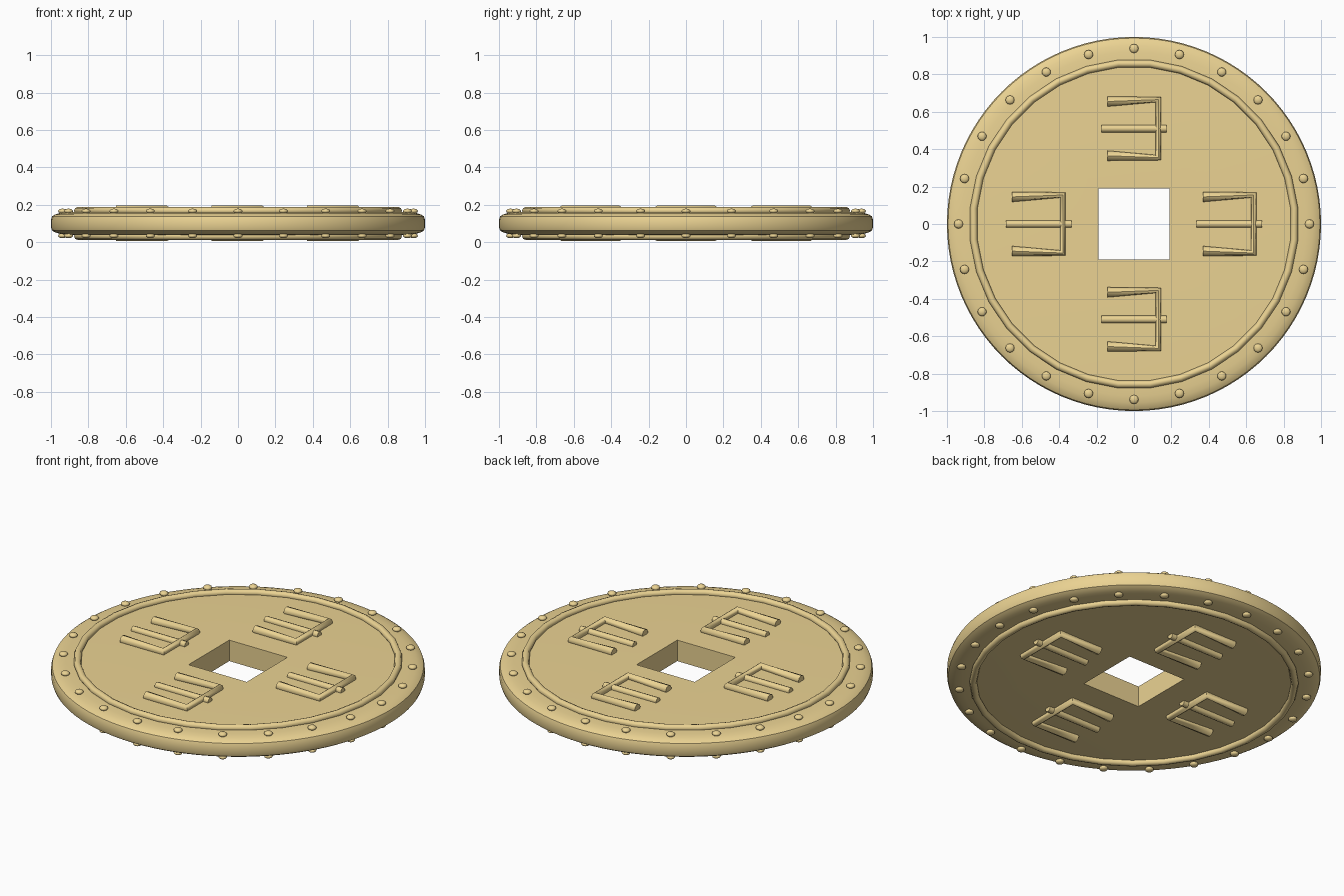
import bpy, bmesh, math
from mathutils import Vector

if "Cube" in bpy.data.objects:
    bpy.data.objects.remove(bpy.data.objects["Cube"])

MID = 0.1      # mid-plane height of the coin
FACE = 0.162   # height of the flat face

gold = bpy.data.materials.new("gold")
gold.diffuse_color = (0.83, 0.65, 0.29, 1)
gold.use_nodes = True
gold.node_tree.nodes["Principled BSDF"].inputs["Base Color"].default_value = gold.diffuse_color


def finish(bm, name, angle=35, mirror=False):
    if mirror:  # repeat the relief on the underside
        geom = bmesh.ops.duplicate(bm, geom=bm.verts[:] + bm.edges[:] + bm.faces[:])["geom"]
        for v in geom:
            if isinstance(v, bmesh.types.BMVert):
                v.co.z = 2 * MID - v.co.z
    bmesh.ops.recalc_face_normals(bm, faces=bm.faces[:])
    me = bpy.data.meshes.new(name)
    bm.to_mesh(me)
    bm.free()
    ob = bpy.data.objects.new(name, me)
    bpy.context.collection.objects.link(ob)
    me.materials.append(gold)
    bpy.ops.object.select_all(action='DESELECT')
    ob.select_set(True)
    bpy.context.view_layer.objects.active = ob
    bpy.ops.object.shade_smooth_by_angle(angle=math.radians(angle))
    return ob


def skin(bm, rings, closed=False, caps=False):
    vs = [[bm.verts.new(p) for p in r] for r in rings]
    n = len(vs[0])
    for i in range(len(vs) if closed else len(vs) - 1):
        a, b = vs[i], vs[(i + 1) % len(vs)]
        for j in range(n):
            k = (j + 1) % n
            bm.faces.new((a[j], a[k], b[k], b[j]))
    if caps:
        bm.faces.new(vs[0])
        bm.faces.new(vs[-1])


# Coin body: rounded rim turned around z, inner loop squared off for the hole
N = 96
half = [(0.86, 0.062), (0.92, 0.060), (0.955, 0.055), (0.98, 0.047), (0.994, 0.038), (1.0, 0.02)]
profile = half + [(r, -h) for r, h in reversed(half)]


def loop(r, z, square=False):
    out = []
    for i in range(N):
        a = 2 * math.pi * i / N
        c, s = math.cos(a), math.sin(a)
        k = r / max(abs(c), abs(s)) if square else r
        out.append((c * k, s * k, z))
    return out


bm = bmesh.new()
rings = [loop(0.19, FACE, True)] + [loop(r, MID + h) for r, h in profile]
rings.append(loop(0.19, 2 * MID - FACE, True))
skin(bm, rings, closed=True)
finish(bm, "coin_body")

# Raised ring inside the rim, on both faces
bm = bmesh.new()
sections = []
for i in range(32):
    a = 2 * math.pi * (i + 0.5) / 32
    sections.append([((0.861 + 0.02 * math.cos(t)) * math.cos(a),
                      (0.861 + 0.02 * math.cos(t)) * math.sin(a),
                      0.168 + 0.02 * math.sin(t))
                     for t in (2 * math.pi * j / 8 for j in range(8))])
skin(bm, sections, closed=True)
finish(bm, "raised_ring", 50, mirror=True)

# Rim studs: 24 small flattened domes per face
bm = bmesh.new()
for i in range(24):
    a = 2 * math.pi * i / 24
    res = bmesh.ops.create_uvsphere(bm, u_segments=12, v_segments=8, radius=0.024)
    for v in res["verts"]:
        v.co = Vector((v.co.x + 0.938 * math.cos(a), v.co.y + 0.938 * math.sin(a),
                       0.166 + v.co.z * 0.55))
finish(bm, "rim_studs", 50, mirror=True)


def oval(x, y, z, dx, dy, w, h):
    """Eight-sided cross-section at (x, y), widened along (dx, dy)."""
    return [(x + dx * w * math.cos(t), y + dy * w * math.cos(t), z + h * math.sin(t))
            for t in (2 * math.pi * j / 8 for j in range(8))]


# Raised marks: a flared three-sided bracket and a bar through its middle
for label, cx, cy in (("right", 0.51, 0), ("left", -0.51, 0), ("back", 0, 0.51), ("front", 0, -0.51)):
    bm = bmesh.new()
    z, h = 0.171, 0.024
    skin(bm, [oval(cx - 0.142, cy + 0.145, z, 0, 1, 0.027, h),
              oval(cx + 0.130, cy + 0.155, z, 1, 1, 0.014, h),
              oval(cx + 0.130, cy - 0.155, z, 1, -1, 0.014, h),
              oval(cx - 0.142, cy - 0.145, z, 0, -1, 0.027, h)], caps=True)
    finish(bm, "bracket_mark_" + label, 50, mirror=True)

    bm = bmesh.new()
    skin(bm, [oval(cx - 0.175, cy, 0.167, 0, 1, 0.02, 0.02),
              oval(cx + 0.175, cy, 0.167, 0, 1, 0.02, 0.02)], caps=True)
    finish(bm, "bar_mark_" + label, 50, mirror=True)
